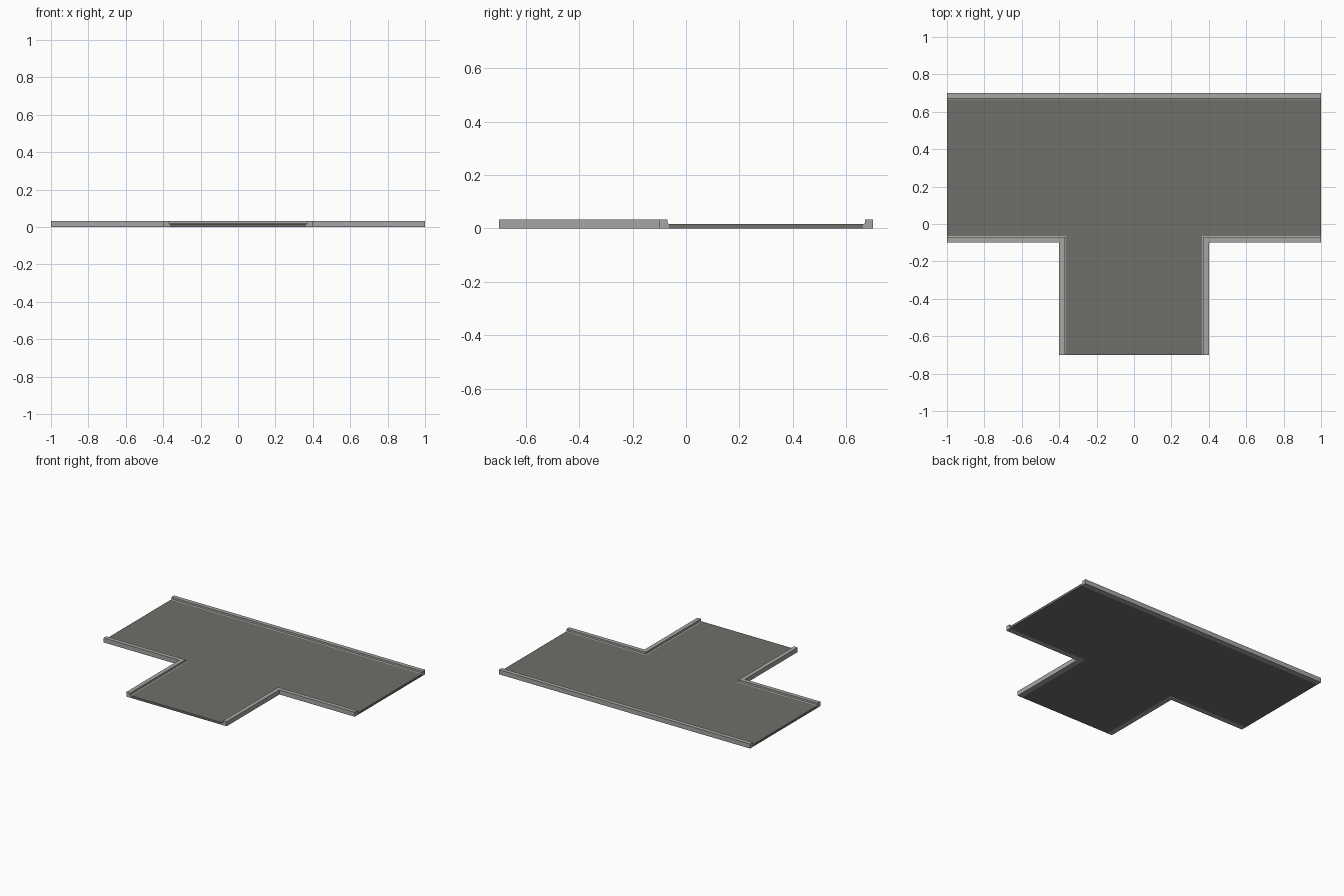
import bpy, bmesh
from mathutils import Vector

if "Cube" in bpy.data.objects:
    bpy.data.objects.remove(bpy.data.objects["Cube"])

def material(name, rgb):
    m = bpy.data.materials.new(name)
    m.diffuse_color = (*rgb, 1)
    m.use_nodes = True
    m.node_tree.nodes["Principled BSDF"].inputs["Base Color"].default_value = m.diffuse_color
    return m

asphalt = material("asphalt grey", (0.165, 0.158, 0.146))
concrete = material("kerb grey", (0.38, 0.38, 0.37))

def make_object(name, bm, mat):
    bmesh.ops.recalc_face_normals(bm, faces=bm.faces)
    me = bpy.data.meshes.new(name)
    bm.to_mesh(me)
    bm.free()
    me.materials.append(mat)
    ob = bpy.data.objects.new(name, me)
    bpy.context.collection.objects.link(ob)
    return ob

# Kerb section: (distance in from the outer edge, height)
EDGE = 0.037
PROFILE = [(0, 0), (0, 0.033), (0.03, 0.033), (0.03, 0.019), (EDGE, 0.016), (EDGE, 0)]

def kerb(name, path):
    """Sweep the section along a path, mitred, with the road on its left."""
    pts = [Vector(p) for p in path]
    normals = []
    for a, b in zip(pts, pts[1:]):
        d = (b - a).normalized()
        normals.append(Vector((-d.y, d.x)))
    bm = bmesh.new()
    rings = []
    for i, p in enumerate(pts):
        n0, n1 = normals[max(i - 1, 0)], normals[min(i, len(normals) - 1)]
        mitre = (n0 + n1) / (1 + n0.dot(n1))
        rings.append([bm.verts.new((*(p + mitre * d), z)) for d, z in PROFILE])
    n = len(PROFILE)
    for r, s in zip(rings, rings[1:]):
        for k in range(n):
            bm.faces.new((r[k], r[(k + 1) % n], s[(k + 1) % n], s[k]))
    bm.faces.new(rings[0])
    bm.faces.new(rings[-1])
    return make_object(name, bm, concrete)

# Straight kerb at the back, and corner kerbs mirrored either side of the stem
kerb("back_kerb", [(1, 0.7), (-1, 0.7)])
corner = kerb("corner_kerbs", [(-1, -0.1), (-0.4, -0.1), (-0.4, -0.7)])
corner.modifiers.new("mirror", 'MIRROR').use_mirror_merge = False

# T-shaped road slab between the kerbs
s, y0, y1 = 0.4 - EDGE, -0.1 + EDGE, 0.7 - EDGE
half = [(s, -0.7), (s, y0), (1, y0), (1, y1)]
outline = half + [(-x, y) for x, y in reversed(half)]
bm = bmesh.new()
slab = bm.faces.new([bm.verts.new((x, y, 0)) for x, y in outline])
top = bmesh.ops.extrude_face_region(bm, geom=[slab], use_keep_orig=True)["geom"]
bmesh.ops.translate(bm, vec=(0, 0, 0.016),
                    verts=[g for g in top if isinstance(g, bmesh.types.BMVert)])
make_object("road", bm, asphalt)
